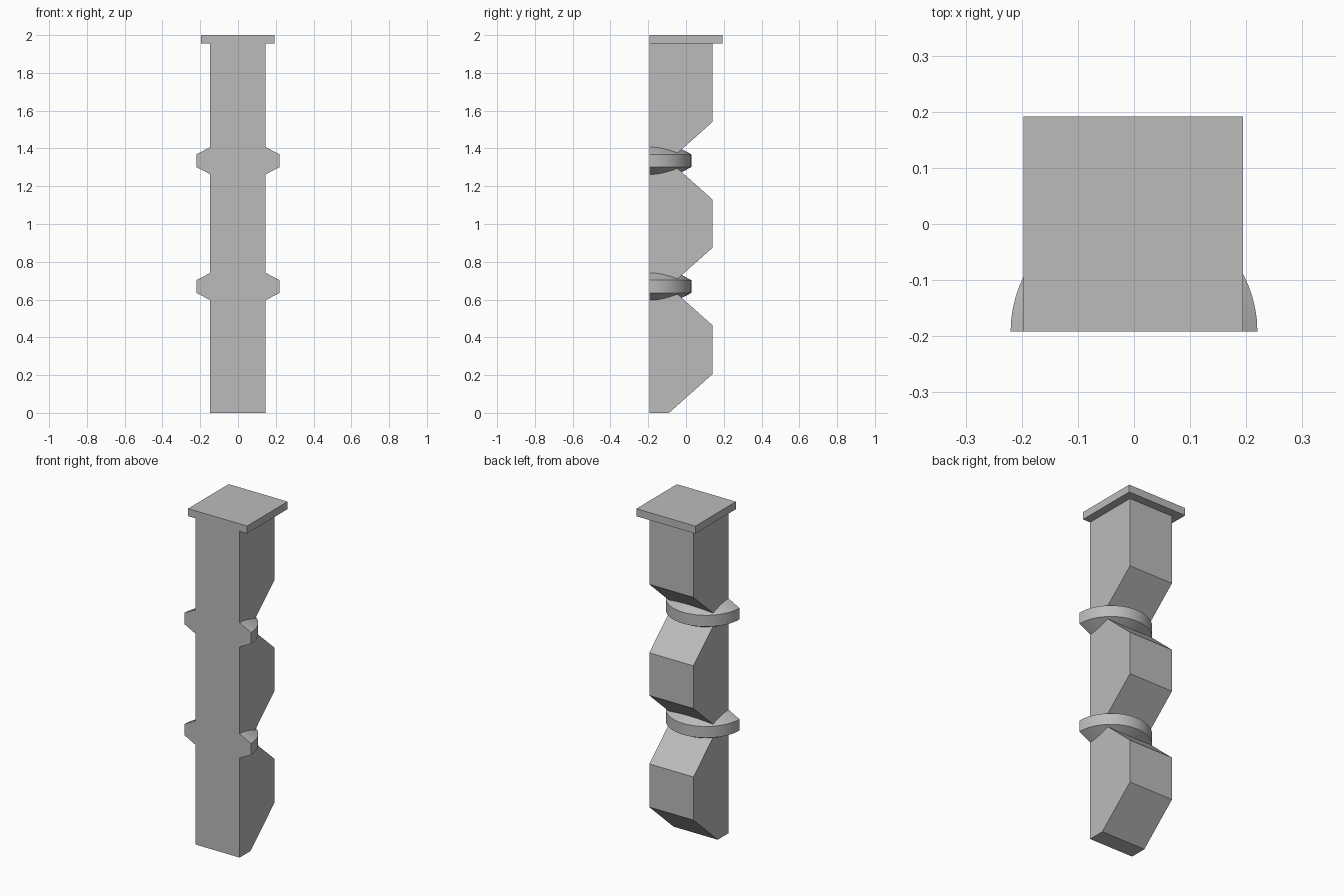
import bpy, bmesh, math
from mathutils import Vector

if "Cube" in bpy.data.objects:
    bpy.data.objects.remove(bpy.data.objects["Cube"], do_unlink=True)

grey = bpy.data.materials.new("stone_grey")
grey.use_nodes = True
grey.diffuse_color = (0.5, 0.5, 0.5, 1)
grey.node_tree.nodes["Principled BSDF"].inputs["Base Color"].default_value = (0.5, 0.5, 0.5, 1)

FRONT, BACK, NOTCH = -0.192, 0.14, -0.09
HALF_WIDTH, CENTRE_X = 0.1465, -0.001
CAP_BOTTOM, SLOPE = 1.955, 0.205
RING_HEIGHTS = (0.669, 1.335)


def finish(name, bm):
    bmesh.ops.recalc_face_normals(bm, faces=bm.faces)
    mesh = bpy.data.meshes.new(name)
    bm.to_mesh(mesh)
    bm.free()
    obj = bpy.data.objects.new(name, mesh)
    mesh.materials.append(grey)
    bpy.context.collection.objects.link(obj)
    return obj


# Post: side profile with V notches in the back, extruded across x
profile = [(FRONT, CAP_BOTTOM), (FRONT, 0), (NOTCH, 0), (BACK, SLOPE)]
for z in RING_HEIGHTS:
    profile += [(BACK, z - SLOPE), (NOTCH, z), (BACK, z + SLOPE)]
profile.append((BACK, CAP_BOTTOM))
bm = bmesh.new()
face = bm.faces.new([bm.verts.new((CENTRE_X - HALF_WIDTH, y, z)) for y, z in profile])
ext = bmesh.ops.extrude_face_region(bm, geom=[face])
bmesh.ops.translate(bm, vec=(2 * HALF_WIDTH, 0, 0),
                    verts=[v for v in ext["geom"] if isinstance(v, bmesh.types.BMVert)])
finish("notched_post", bm)

# Cap plate
bm = bmesh.new()
bmesh.ops.create_cube(bm, size=1)
bmesh.ops.scale(bm, vec=(0.391, 0.384, 2 - CAP_BOTTOM), verts=bm.verts)
bmesh.ops.translate(bm, vec=(CENTRE_X, 0, (2 + CAP_BOTTOM) / 2), verts=bm.verts)
finish("cap_plate", bm)

# Half-round bevelled collars, revolved around the front face
for name, z in zip(("lower_collar", "upper_collar"), RING_HEIGHTS):
    bm = bmesh.new()
    section = [(0, 0.073), (0.145, 0.073), (0.22, 0.034),
               (0.22, -0.034), (0.145, -0.073), (0, -0.073)]
    verts = [bm.verts.new((r, FRONT, z + h)) for r, h in section]
    edges = [bm.edges.new(pair) for pair in zip(verts, verts[1:])]
    bmesh.ops.spin(bm, geom=verts + edges, cent=(0, FRONT, z), axis=(0, 0, 1),
                   angle=math.pi, steps=32)
    bmesh.ops.remove_doubles(bm, verts=bm.verts, dist=0.0001)
    bmesh.ops.holes_fill(bm, edges=[e for e in bm.edges if e.is_boundary], sides=0)
    collar = finish(name, bm)
    bpy.ops.object.select_all(action="DESELECT")
    collar.select_set(True)
    bpy.context.view_layer.objects.active = collar
    bpy.ops.object.shade_smooth_by_angle(angle=math.radians(25))
